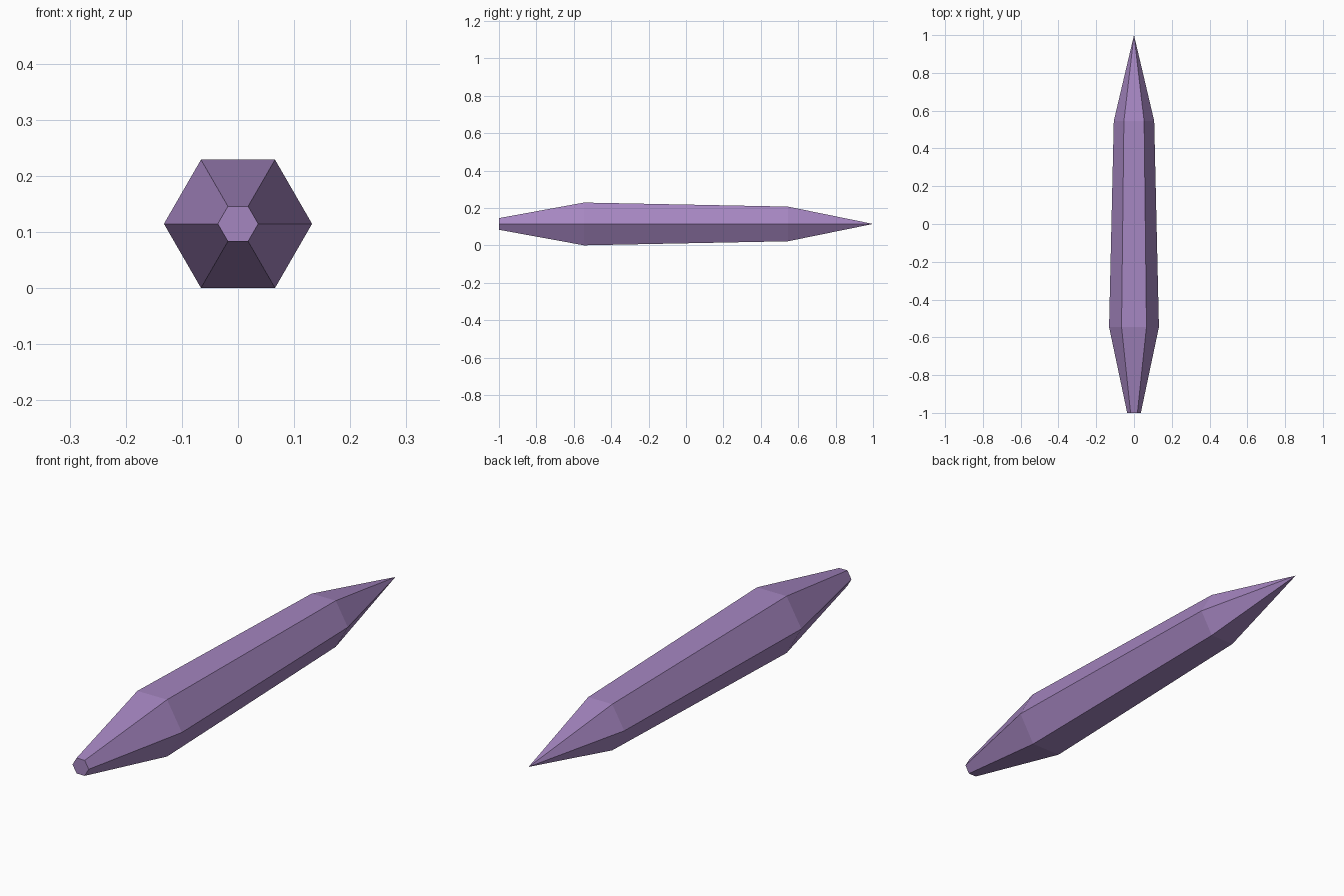
import bpy
import bmesh
from math import cos, sin, pi

cube = bpy.data.objects.get("Cube")
if cube:
    bpy.data.objects.remove(cube, do_unlink=True)

SIDES = 6
CENTRE_Z = 0.132 * sin(pi / 3)
# (y, radius) from blunt front end to the shoulder before the tip
PROFILE = [(-1.0, 0.036), (-0.545, 0.132), (0.545, 0.107)]

# Crystal colour
purple = bpy.data.materials.new("crystal_purple")
purple.use_nodes = True
colour = (0.376, 0.238, 0.53, 1)
purple.diffuse_color = colour
purple.node_tree.nodes["Principled BSDF"].inputs["Base Color"].default_value = colour

# Hexagonal rings along y
bm = bmesh.new()
rings = []
for y, r in PROFILE:
    angles = [2 * pi * i / SIDES for i in range(SIDES)]
    rings.append([bm.verts.new((r * cos(a), y, CENTRE_Z + r * sin(a))) for a in angles])
tip = bm.verts.new((0, 1, CENTRE_Z))

# Flat butt, tapering sides and pointed tip
bm.faces.new(rings[0])
for i in range(SIDES):
    j = (i + 1) % SIDES
    for a, b in zip(rings, rings[1:]):
        bm.faces.new((a[i], a[j], b[j], b[i]))
    bm.faces.new((rings[-1][i], rings[-1][j], tip))
bmesh.ops.recalc_face_normals(bm, faces=bm.faces)

mesh = bpy.data.meshes.new("crystal_shard")
bm.to_mesh(mesh)
bm.free()
mesh.materials.append(purple)
shard = bpy.data.objects.new("crystal_shard", mesh)
bpy.context.collection.objects.link(shard)
